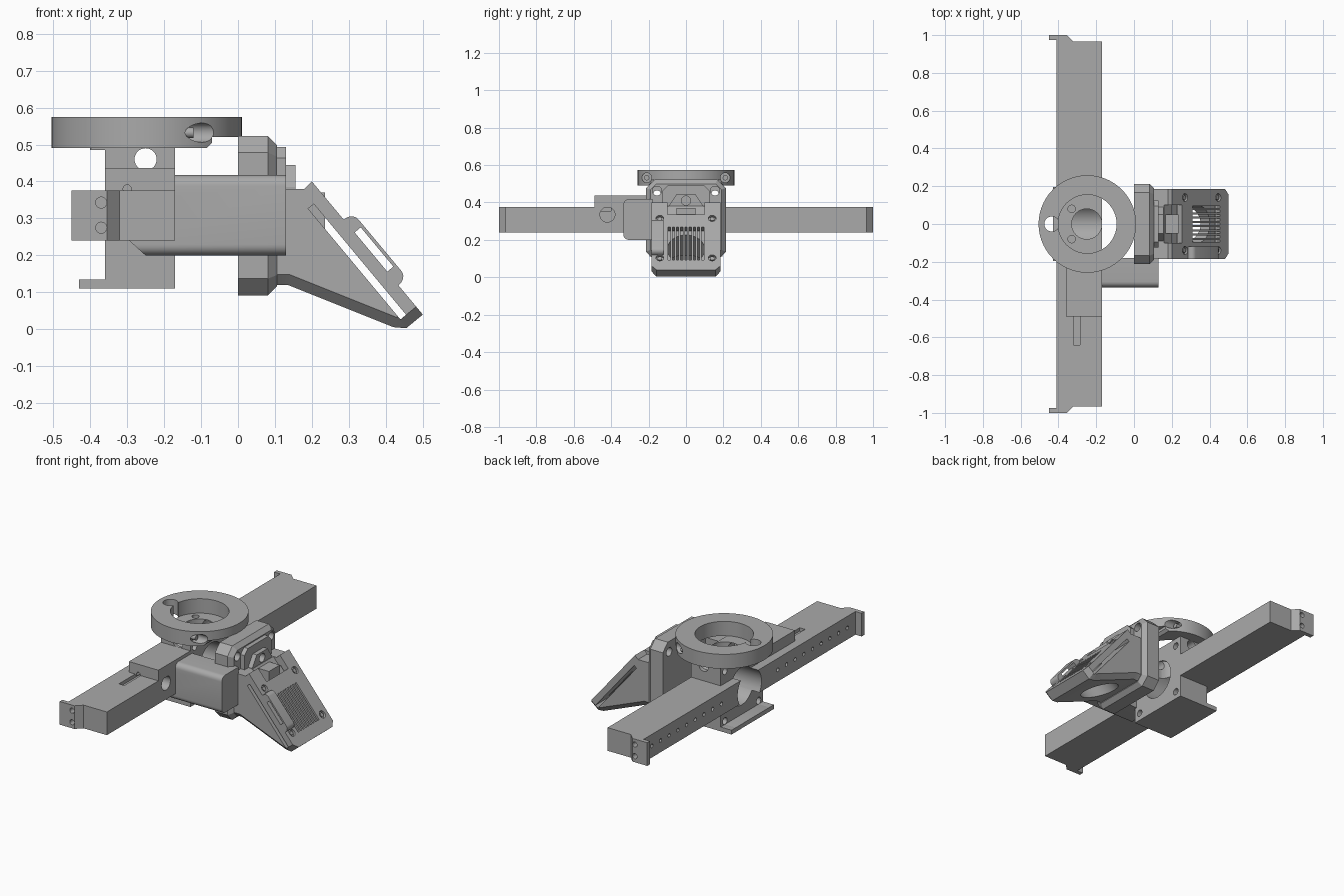
import bpy, bmesh, math
from mathutils import Matrix, Vector

cube = bpy.data.objects.get("Cube")
if cube:
    bpy.data.objects.remove(cube)

grey = bpy.data.materials.new("plain_grey")
grey.use_nodes = True
grey.diffuse_color = (0.4, 0.4, 0.4, 1)
grey.node_tree.nodes["Principled BSDF"].inputs["Base Color"].default_value = (0.4, 0.4, 0.4, 1)

# Frame of the sloping cover: local x runs down the slope, local z points out
down = Vector((0.64, 0, -0.768)).normalized()
out = Vector((-down.z, 0, down.x))
SLOPE = Matrix((down, (0, 1, 0), out)).transposed().to_4x4()
SLOPE.translation = (0.2, 0, 0.4)
IDENT = Matrix.Identity(4)


def box(bm, x, y, z, frame=IDENT):
    size = Matrix.Diagonal((x[1] - x[0], y[1] - y[0], z[1] - z[0], 1))
    mid = Matrix.Translation((sum(x) / 2, sum(y) / 2, sum(z) / 2))
    bmesh.ops.create_cube(bm, size=1, matrix=frame @ mid @ size)


def cyl(bm, axis, a, b, r, span, frame=IDENT, sides=32):
    """Cylinder along an axis; a, b are the other two coordinates in order."""
    mid, depth = sum(span) / 2, span[1] - span[0]
    centre = {"x": (mid, a, b), "y": (a, mid, b), "z": (a, b, mid)}[axis]
    turn = {"x": Matrix.Rotation(math.pi / 2, 4, "Y"),
            "y": Matrix.Rotation(math.pi / 2, 4, "X"), "z": IDENT}[axis]
    bmesh.ops.create_cone(bm, cap_ends=True, segments=sides, radius1=r, radius2=r,
                          depth=depth, matrix=frame @ Matrix.Translation(centre) @ turn)


def prism(bm, axis, points, span):
    place = {"x": lambda p, t: (t, p[0], p[1]), "y": lambda p, t: (p[0], t, p[1]),
             "z": lambda p, t: (p[0], p[1], t)}[axis]
    ends = [[bm.verts.new(place(p, t)) for p in points] for t in span]
    n = len(points)
    bm.faces.new(ends[0])
    bm.faces.new(ends[1][::-1])
    for i in range(n):
        j = (i + 1) % n
        bm.faces.new((ends[0][j], ends[0][i], ends[1][i], ends[1][j]))
    bmesh.ops.recalc_face_normals(bm, faces=bm.faces[:])


def make(name, bm):
    mesh = bpy.data.meshes.new(name)
    bm.to_mesh(mesh)
    bm.free()
    mesh.materials.append(grey)
    obj = bpy.data.objects.new(name, mesh)
    bpy.context.collection.objects.link(obj)
    return obj


def finish(name, bm, cutter=None):
    obj = make(name, bm)
    for o in bpy.context.selected_objects:
        o.select_set(False)
    bpy.context.view_layer.objects.active = obj
    obj.select_set(True)
    if cutter:
        tool = make(name + "_cutter", cutter)
        tool.hide_render = True
        mod = obj.modifiers.new("cut", "BOOLEAN")
        mod.operation, mod.solver, mod.object = "DIFFERENCE", "EXACT", tool
        mod.use_self = True
        bpy.ops.object.modifier_apply(modifier=mod.name)
        bpy.data.objects.remove(tool)
    bpy.ops.object.shade_smooth_by_angle(angle=math.radians(30))
    return obj


def chamfered(w, lo, hi, c):
    return [(-w + c, lo), (w - c, lo), (w, lo + c), (w, hi - c),
            (w - c, hi), (-w + c, hi), (-w, hi - c), (-w, lo + c)]


# Long cross beam with end tabs
bm, cut = bmesh.new(), bmesh.new()
half = [(-0.17, 0.965), (-0.32, 0.965), (-0.355, 1), (-0.45, 1), (-0.45, 0.975), (-0.41, 0.975)]
prism(bm, "z", half + [(x, -y) for x, y in reversed(half)], (0.24, 0.375))
cyl(cut, "x", 0, 0.3, 0.11, (-0.6, 0))
cyl(cut, "x", -0.42, 0.335, 0.04, (-0.3, 0))
box(cut, (-0.32, -0.285), (-0.64, -0.4), (0.355, 0.5))
for side in (-1, 1):
    for z in (0.275, 0.343):
        cyl(cut, "y", -0.37, z, 0.015, sorted((side * 0.93, side * 1.1)), sides=16)
    for i in range(9):
        cyl(cut, "x", side * (0.26 + i * 0.08), 0.308, 0.011, (-0.5, -0.38), sides=12)
finish("cross_beam", bm, cut)

# Central motor mount with foot
bm, cut = bmesh.new(), bmesh.new()
prism(bm, "y", [(-0.43, 0.11), (-0.17, 0.11), (-0.17, 0.49), (-0.4, 0.49), (-0.4, 0.485),
                (-0.36, 0.485), (-0.36, 0.135), (-0.43, 0.135)], (-0.195, 0.195))
cyl(cut, "x", 0, 0.3, 0.11, (-0.6, 0))
cyl(cut, "y", -0.25, 0.46, 0.03, (-0.5, 0.5))
cyl(cut, "z", -0.25, 0, 0.08, (0.3, 0.6))
for y in (-1, 1):
    cyl(cut, "z", -0.33, y * 0.08, 0.02, (0.44, 0.6), sides=16)
    for z in (0.155, 0.445):
        cyl(cut, "x", y * 0.155, z, 0.02, (-0.6, 0), sides=16)
finish("motor_mount", bm, cut)

# Box on top of the beam
bm, cut = bmesh.new(), bmesh.new()
box(bm, (-0.36, -0.17), (-0.49, -0.19), (0.37, 0.437))
cyl(cut, "y", -0.3, 0.38, 0.011, (-0.6, -0.4), sides=16)
finish("beam_clamp", bm, cut)

# Side arm that carries the head
bm = bmesh.new()
prism(bm, "y", [(-0.3, 0.245), (-0.25, 0.2), (0.13, 0.2), (0.13, 0.418), (-0.21, 0.418),
                (-0.21, 0.36), (-0.3, 0.36)], (-0.335, -0.18))
edges = [e for e in bm.edges if all(v.co.y < -0.3 for v in e.verts) and e.calc_length() > 0.3]
bmesh.ops.bevel(bm, geom=edges, offset=0.03, segments=6, affect="EDGES", profile=0.5)
finish("side_arm", bm)

# Top ring with pockets and stepped underside
bm, cut = bmesh.new(), bmesh.new()
cyl(bm, "z", -0.247, 0, 0.258, (0.49, 0.574), sides=96)
cyl(cut, "z", -0.247, 0, 0.155, (0.4, 0.7), sides=64)
cyl(cut, "z", -0.435, 0, 0.04, (0.4, 0.7))
prism(cut, "y", [(-0.085, 0.4), (0.2, 0.4), (0.2, 0.52), (-0.07, 0.52), (-0.07, 0.505),
                 (-0.085, 0.49)], (-0.4, 0.4))
for side in (-1, 1):
    cyl(cut, "x", side * 0.21, 0.532, 0.026, (-0.15, 0.2))
finish("top_ring", bm, cut)

# Ring screws seated inside the side pockets
bm = bmesh.new()
for side in (-1, 1):
    cyl(bm, "x", side * 0.21, 0.532, 0.014, (-0.15, -0.12), sides=16)
finish("ring_screws", bm)

# Head back plate with bevelled front rim
bm, cut = bmesh.new(), bmesh.new()
prism(bm, "x", chamfered(0.213, 0.092, 0.523, 0.045), (0, 0.105))
rim = [e for e in bm.edges if all(v.co.x > 0.1 for v in e.verts)]
bmesh.ops.bevel(bm, geom=rim, offset=0.024, segments=1, affect="EDGES")
for y in (-0.155, 0.155):
    for z in (0.152, 0.462):
        cyl(cut, "x", y, z, 0.025, (-0.1, 0.2), sides=24)
finish("head_plate", bm, cut)

# Stepped block and cable lug on the head
bm, cut = bmesh.new(), bmesh.new()
prism(bm, "x", chamfered(0.125, 0.13, 0.493, 0.03), (0.09, 0.13))
cyl(cut, "x", 0, 0.41, 0.025, (0.08, 0.3))
finish("head_block", bm, cut)
bm, cut = bmesh.new(), bmesh.new()
prism(bm, "x", [(-0.09, 0.36), (0.09, 0.36), (0.09, 0.385), (0.05, 0.445),
                (-0.05, 0.445), (-0.09, 0.385)], (0.12, 0.156))
cyl(cut, "x", 0, 0.41, 0.025, (0.08, 0.3))
finish("cable_lug", bm, cut)
bm = bmesh.new()
box(bm, (0.13, 0.235), (-0.05, 0.05), (0.27, 0.37))
finish("connector", bm)

# Sloping cooling duct
bm, cut = bmesh.new(), bmesh.new()
prism(bm, "y", [(0.1, 0.38), (0.18, 0.38), (0.2, 0.4), (0.5, 0.04), (0.455, 0.003),
                (0.42, 0.006), (0.135, 0.12), (0.1, 0.12)], (-0.185, 0.185))
low = [e for e in bm.edges if abs(e.verts[0].co.y - e.verts[1].co.y) < 0.01
       and all(v.co.z < 0.125 for v in e.verts)]
bmesh.ops.bevel(bm, geom=low, offset=0.028, segments=1, affect="EDGES")
box(cut, (0.05, 0.44), (-0.3, 0.3), (-0.055, -0.035), SLOPE)
cyl(cut, "z", 0.28, 0, 0.1, (-0.4, -0.045), SLOPE, 48)
box(cut, (-0.06, 0.085), (-0.1, 0.1), (-0.045, 0.1), SLOPE)
for i in range(9):
    y = (i - 4) * 0.0225
    box(cut, (0.17, 0.4), (y - 0.006, y + 0.006), (-0.045, 0.1), SLOPE)
for s in (0.11, 0.385):
    for y in (-0.14, 0.14):
        cyl(cut, "z", s, y, 0.021, (-0.015, 0.1), SLOPE, 20)
finish("cooling_duct", bm, cut)

# Screw heads sunk in the duct cover
bm = bmesh.new()
for s in (0.11, 0.385):
    for y in (-0.14, 0.14):
        cyl(bm, "z", s, y, 0.013, (-0.02, -0.004), SLOPE, 6)
finish("duct_screws", bm)

# Raised loop on the duct cover
bm, cut = bmesh.new(), bmesh.new()
box(bm, (0.135, 0.365), (-0.185, -0.12), (-0.01, 0.031), SLOPE)
ends = [e for e in bm.edges if all((SLOPE.inverted() @ v.co).z > 0.02 for v in e.verts)
        and abs(e.verts[0].co.y - e.verts[1].co.y) > 0.01]
bmesh.ops.bevel(bm, geom=ends, offset=0.025, segments=5, affect="EDGES", profile=0.5)
box(cut, (0.18, 0.318), (-0.3, 0), (0.0005, 0.022), SLOPE)
finish("cover_loop", bm, cut)
